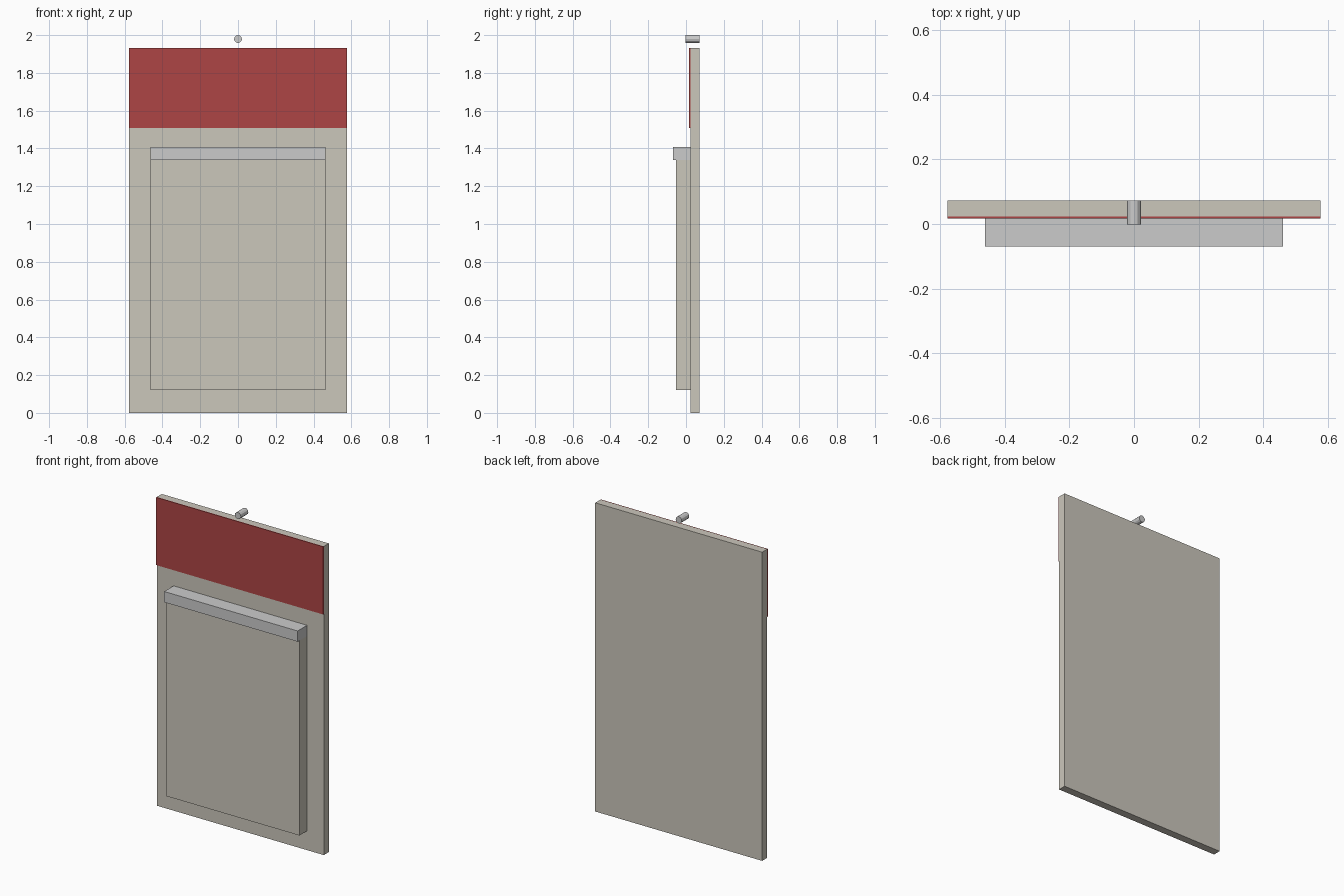
import bpy
import bmesh
from math import radians
from mathutils import Matrix

if "Cube" in bpy.data.objects:
    bpy.data.objects.remove(bpy.data.objects["Cube"])


def material(name, rgb):
    mat = bpy.data.materials.new(name)
    mat.diffuse_color = (*rgb, 1)
    mat.use_nodes = True
    mat.node_tree.nodes["Principled BSDF"].inputs["Base Color"].default_value = mat.diffuse_color
    return mat


def add_object(name, bm, mat=None):
    mesh = bpy.data.meshes.new(name)
    bm.to_mesh(mesh)
    bm.free()
    obj = bpy.data.objects.new(name, mesh)
    bpy.context.collection.objects.link(obj)
    if mat:
        mesh.materials.append(mat)
    return obj


def box(name, half_width, y, z, mat=None):
    """Box centred on x = 0, spanning the given y and z ranges."""
    bm = bmesh.new()
    size = Matrix.Diagonal((2 * half_width, y[1] - y[0], z[1] - z[0], 1))
    centre = Matrix.Translation((0, sum(y) / 2, sum(z) / 2))
    bmesh.ops.create_cube(bm, size=1, matrix=centre @ size)
    return add_object(name, bm, mat)


paper = material("paper", (0.60, 0.57, 0.50))
red = material("red", (0.42, 0.06, 0.06))

# Backing board with the red header sheet on its front
box("backing_board", 0.578, (0.023, 0.072), (0, 1.932), paper)
box("header_panel", 0.578, (0.017, 0.023), (1.508, 1.932), red)

# Tear-off pad and the binding strip across its top
box("page_pad", 0.462, (-0.052, 0.023), (0.12, 1.34), paper)
box("binding_strip", 0.462, (-0.07, 0.023), (1.34, 1.407))

# Hanging nail above the board, lying along y
bm = bmesh.new()
bmesh.ops.create_cone(
    bm, cap_ends=True, segments=12, radius1=0.021, radius2=0.021, depth=0.074,
    matrix=Matrix.Translation((0, 0.035, 1.979)) @ Matrix.Rotation(radians(90), 4, "X"))
add_object("hanging_nail", bm)
